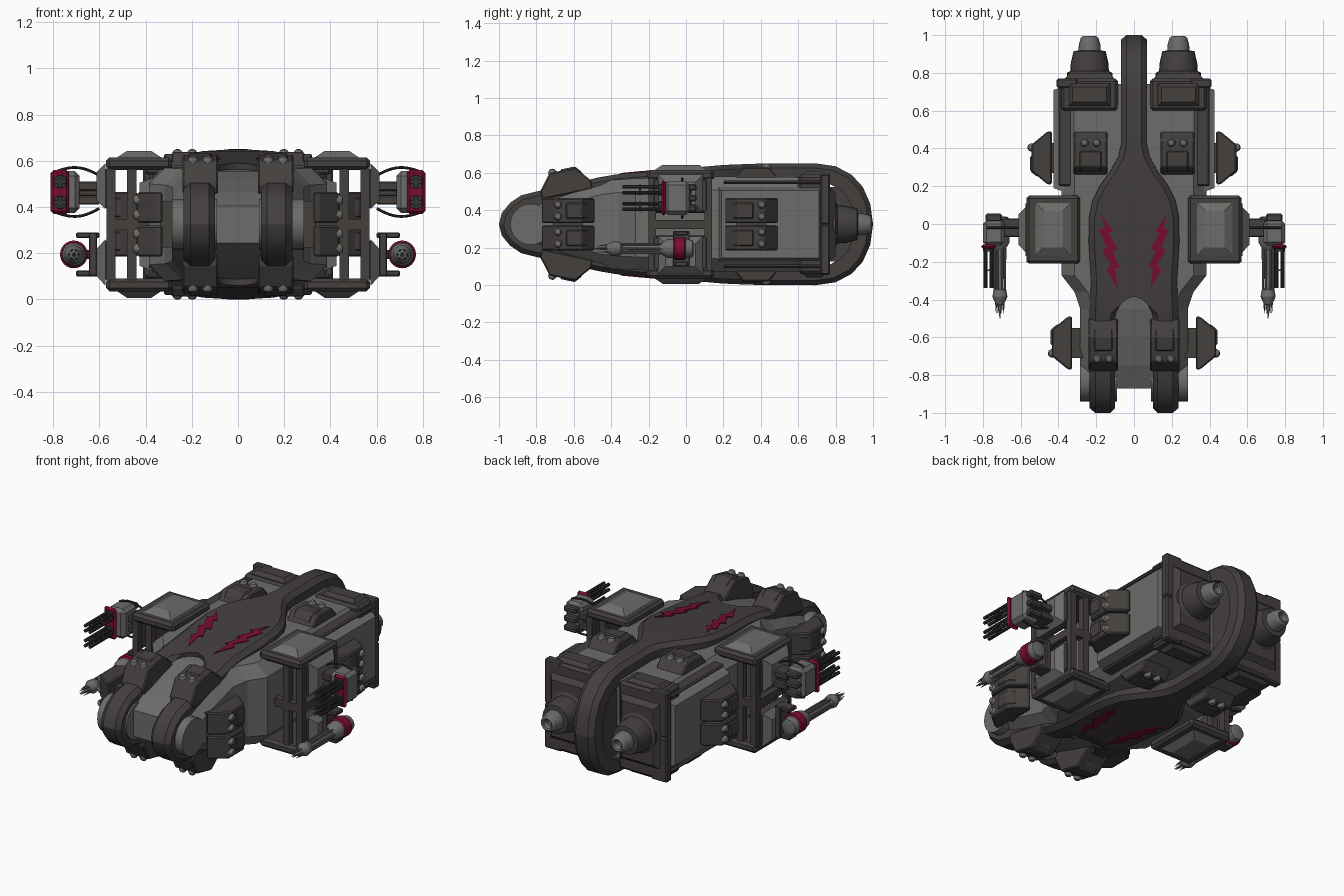
import bpy, bmesh, math
from mathutils import Matrix, Vector

if "Cube" in bpy.data.objects:
    bpy.data.objects.remove(bpy.data.objects["Cube"])

MID = 0.325  # height of the symmetry plane; all z values below are relative to it


def material(name, rgb):
    m = bpy.data.materials.new(name)
    m.diffuse_color = (*rgb, 1)
    m.use_nodes = True
    m.node_tree.nodes["Principled BSDF"].inputs["Base Color"].default_value = m.diffuse_color
    return m


DARK = material("dark_armour", (0.056, 0.050, 0.048))
LIGHT = material("light_metal", (0.150, 0.150, 0.146))
BLACK = material("gun_metal", (0.034, 0.033, 0.033))
RED = material("crimson", (0.190, 0.004, 0.030))


def build(name, mat, parts, mz=True, smooth=False, bevel=0):
    """Each part is a list of equal rings, skinned and capped; mirrored in x (and z)."""
    bm = bmesh.new()
    for rings in parts:
        vs = [[bm.verts.new(p) for p in r] for r in rings]
        n = len(vs[0])
        for a, b in zip(vs, vs[1:]):
            for i in range(n):
                j = (i + 1) % n
                bm.faces.new((a[i], a[j], b[j], b[i]))
        bm.faces.new(vs[0][::-1])
        bm.faces.new(vs[-1])
    bmesh.ops.recalc_face_normals(bm, faces=bm.faces)
    me = bpy.data.meshes.new(name)
    bm.to_mesh(me)
    bm.free()
    me.materials.append(mat)
    ob = bpy.data.objects.new(name, me)
    ob.location.z = MID
    bpy.context.collection.objects.link(ob)
    if smooth:
        bpy.ops.object.select_all(action='DESELECT')
        ob.select_set(True)
        bpy.context.view_layer.objects.active = ob
        bpy.ops.object.shade_smooth_by_angle(angle=math.radians(32))
    if bevel:
        b = ob.modifiers.new("bevel", 'BEVEL')
        b.width, b.segments, b.limit_method = bevel, 1, 'ANGLE'
    m = ob.modifiers.new("mirror", 'MIRROR')
    m.use_axis = (True, False, mz)
    m.merge_threshold = 0.0001
    return ob


def box(x0, x1, y0, y1, z0, z1):
    return [[(x0, y0, z), (x1, y0, z), (x1, y1, z), (x0, y1, z)] for z in (z0, z1)]


def taper(axis, a, b, r, inset):
    """Box along an axis from a to b over rectangle r, inset at the far end."""
    rings = []
    for d, i in ((a, 0), (b, inset)):
        u0, u1, v0, v1 = r[0] + i, r[1] - i, r[2] + i, r[3] - i
        ring = []
        for u, v in ((u0, v0), (u1, v0), (u1, v1), (u0, v1)):
            p = [u, v]
            p.insert(axis, d)
            ring.append(tuple(p))
        rings.append(ring)
    return rings


def lathe(x, z, prof, n=24):
    """Revolve (y, radius) pairs about an axis along y."""
    return [[(x + r * math.cos(2 * math.pi * i / n), y, z + r * math.sin(2 * math.pi * i / n))
             for i in range(n)] for y, r in prof]


def prism(prof, x0, x1):
    return [[(x, y, z) for y, z in prof] for x in (x0, x1)]


def tf(M, rings):
    return [[tuple(M @ Vector(p)) for p in r] for r in rings]


# Hull: chamfered sections along y (y, half width, half height)
hull = []
for y, w, h in ((.74, .39, .25), (.2, .385, .255), (-.27, .385, .245), (-.36, .315, .24), (-.45, .285, .23),
                (-.6, .285, .19), (-.75, .285, .14), (-.87, .27, .08)):
    c = min(.07, h * .6)
    hull.append([(0, y, h), (w - c, y, h), (w, y, h - c), (w, y, c - h), (w - c, y, -h), (0, y, -h)])
build("hull", LIGHT, [hull], mz=False)
build("hull_side_panel", LIGHT, [taper(0, .37, .425, (.17, .73, -.2, .2), .02)], mz=False)
build("hull_rim", DARK, [box(.3, .41, .72, .77, .0, .27), box(.3, .4, .2, .74, .215, .235)], bevel=.008)

# Nose sides: round-fronted cheeks
circle = [(-.83 + .11 * math.cos(a * math.pi / 12), .11 * math.sin(a * math.pi / 12)) for a in range(24)]
build("nose_cheek", LIGHT, [prism(circle, .09, .285)], mz=False, smooth=True)

# Spine: armoured band looping round the ship, forked at the nose (y, z, inner x, outer x)
SPINE = [(1, 0, 0, .07), (.985, .11, 0, .07), (.945, .2, 0, .07), (.885, .265, 0, .07), (.8, .31, 0, .07),
         (.69, .326, 0, .07), (.42, .325, 0, .07), (.35, .323, 0, .085), (.27, .32, 0, .13), (.2, .317, 0, .18),
         (.12, .31, 0, .22), (.03, .302, 0, .238), (-.1, .29, 0, .24), (-.3, .275, 0, .228), (-.385, .265, 0, .23),
         (-.40, .262, .045, .23), (-.43, .257, .075, .232), (-.47, .25, .093, .235), (-.5, .243, .1, .235),
         (-.65, .205, .1, .235), (-.8, .175, .1, .235), (-.88, .155, .1, .235), (-.94, .115, .1, .235),
         (-.985, .06, .1, .235), (-1, 0, .1, .235)]
spine = []
for i, (y, z, x0, x1) in enumerate(SPINE):
    a = SPINE[i - 1] if i else (SPINE[1][0], -SPINE[1][1])
    b = SPINE[i + 1] if i + 1 < len(SPINE) else (SPINE[-2][0], -SPINE[-2][1])
    t = Vector((b[0] - a[0], b[1] - a[1])).normalized()
    n = Vector((t.y, -t.x))
    c = .025 if x0 > .09 else 0
    sec = ((x0, -.1), (x0, -c), (x0 + c, 0), (x1 - .03, 0), (x1, -.025), (x1, -.1))
    spine.append([(x, y + n.x * d, z + n.y * d) for x, d in sec])
build("spine_band", DARK, [spine], smooth=True)
build("spine_fin_core", DARK, [box(0, .055, .5, .93, 0, .2)])


# Lightning marks laid on the spine
def spine_z(y):
    for a, b in zip(SPINE, SPINE[1:]):
        if b[0] <= y <= a[0]:
            return a[1] + (b[1] - a[1]) * (y - a[0]) / (b[0] - a[0])


BOLT = [(.175, .05), (.11, -.04), (.135, -.045), (.085, -.135), (.115, -.14), (.075, -.23), (.10, -.235),
        (.085, -.35), (.145, -.24), (.12, -.215), (.17, -.14), (.145, -.12), (.185, -.03), (.155, -.02)]
build("lightning_mark", RED, [[[(x, y, spine_z(y) + d) for x, y in BOLT] for d in (-.003, .005)]])


# Clamps: trapezoid blocks with a cross strap and two bolts
def clamp(name, M, w, base=-.03, bolts=-.055):
    prof = [(-.14, base), (-.14, .015), (-.07, .1), (.07, .1), (.14, .015), (.14, base)]
    strap = [(-.012, .05), (-.012, .107), (.07, .107), (.1, .07), (.1, .05)]
    build(name, DARK, [tf(M, prism(prof, -w, w)), tf(M, prism(strap, -w * .65, w * .65))], bevel=.007)
    caps = []
    for x in (-.032, .032):
        caps.append([[tuple(M @ Vector((x + r * math.cos(k * math.pi / 6), bolts + r * math.sin(k * math.pi / 6), h)))
                      for k in range(12)] for h, r in ((.085, .022), (.105, .022), (.116, .015), (.12, .006))])
    build(name + "_bolts", LIGHT, caps, smooth=True)


T, R = Matrix.Translation, Matrix.Rotation
FLIP = R(math.pi, 4, 'Z')
SIDE = R(math.pi / 2, 4, 'Y')
clamp("rear_top_clamp", T((.23, .375, .205)) @ FLIP, .09)
clamp("front_top_clamp", T((.163, -.64, .19)) @ R(math.radians(12), 4, 'X'), .077)
clamp("rear_side_clamp", T((.443, .35, .073)) @ SIDE @ FLIP, .067, -.008)
clamp("front_side_clamp", T((.335, -.63, .073)) @ SIDE, .067, -.008)
build("clamp_necks", DARK, [box(.37, .445, .27, .43, 0, .1), box(.27, .335, -.71, -.55, 0, .1)])

# Engines
build("engine_box", DARK, [box(.085, .385, .6, .77, 0, .265)], bevel=.015)
build("engine_box_panel", DARK, [taper(2, .26, .285, (.12, .35, .62, .75), .025),
                                 taper(1, .765, .8, (.1, .37, -.2, .2), .03)])
build("engine_shroud", DARK, [lathe(.235, 0, ((.78, .12), (.8, .12), (.81, .102), (.85, .1), (.915, .085), (.92, .05)))],
      mz=False, smooth=True)
build("engine_nozzle", LIGHT, [lathe(.235, 0, ((.9, .06), (.95, .057), (.985, .047), (.995, .035), (.99, .026),
                                               (.96, .02)))], mz=False, smooth=True)

# Side pods: open frames with capped plates
build("pod_plate", DARK, [box(.285, .57, -.21, .15, .235, .29)], bevel=.015)
build("pod_cap", LIGHT, [taper(2, .288, .318, (.33, .525, -.17, .115), .045)])
frame = []
for y in (-.2, .1):
    frame += [box(.53, .568, y, y + .04, 0, .25), box(.44, .48, y, y + .04, 0, .25), box(.36, .568, y, y + .04, 0, .024)]
frame.append(box(.53, .566, -.2, .14, 0, .024))
build("pod_frame", DARK, frame)
build("pod_side_plate", DARK, [taper(0, .535, .575, (-.18, .12, .06, .25), .012)])
build("pod_side_cap", LIGHT, [taper(0, .573, .612, (-.15, .09, .065, .265), .04)])

# Upper rotary guns
build("upper_gun_arm", DARK, [box(.6, .7, -.07, .03, .085, .125), box(.6, .7, -.07, .03, .145, .185),
                              box(.6, .69, -.04, .01, .12, .15)], mz=False, bevel=.006)
build("upper_gun_housing", LIGHT, [box(.685, .8, -.115, .02, .05, .23)], mz=False, bevel=.02)
build("upper_gun_collar", RED, [box(.73, .81, -.132, -.108, .045, .235)], mz=False, bevel=.022)
build("upper_gun_breech", DARK, [box(.7, .785, .01, .055, z, z + .035) for z in (.065, .122, .18)], mz=False, bevel=.008)
barrels = []
for zc in (.095, .185):
    barrels.append(lathe(.77, zc, ((-.13, .03), (-.145, .03)), 16))
    barrels.append(lathe(.77, zc, ((-.24, .028), (-.25, .028)), 16))
    for k in range(4):
        a = math.pi / 4 + k * math.pi / 2
        barrels.append(lathe(.77 + .022 * math.cos(a), zc + .022 * math.sin(a), ((-.13, .01), (-.34, .01)), 10))
build("upper_gun_barrels", BLACK, barrels, mz=False, smooth=True)


# Cables bowing over and under each upper gun
def cable(s):
    pts = [Vector((.6 + .18 * k / 10, .14 + s * (.06 + .035 * math.sin(math.pi * (.1 + .8 * k / 10)) + .02 * k / 10)))
           for k in range(11)]
    rings = []
    for i, p in enumerate(pts):
        t = (pts[min(i + 1, 10)] - pts[max(i - 1, 0)]).normalized()
        rings.append([(p.x - t.y * .006 * math.cos(a), -.02 + .006 * math.sin(a), p.y + t.x * .006 * math.cos(a))
                      for a in (j * math.pi / 4 for j in range(8))])
    return rings


build("gun_cables", BLACK, [cable(1), cable(-1)], mz=False, smooth=True)

# Lower lance guns
GX, GZ = .71, -.13
build("lower_gun_bracket", DARK, [box(.61, .645, -.07, .02, -.225, -.035), box(.6, .7, -.06, .01, -.06, -.035),
                                  box(.6, .7, -.06, .01, -.225, -.2), box(.64, .68, -.05, 0, -.15, -.11)],
      mz=False, bevel=.005)
build("lower_gun_drum", RED, [lathe(GX, GZ, ((.0, .05), (-.008, .06), (-.06, .06), (-.068, .05)))], mz=False, smooth=True)
build("lower_gun_ends", LIGHT, [lathe(GX, GZ, ((.04, .03), (.035, .045), (-.002, .052))),
                                lathe(GX, GZ, ((-.06, .052), (-.1, .05), (-.125, .035), (-.14, .026)))],
      mz=False, smooth=True)
lance = [lathe(GX, GZ, ((-.12, .022), (-.34, .02), (-.35, .034), (-.385, .04), (-.425, .022), (-.43, .009), (-.5, .002)), 16)]
for k in range(6):
    a = k * math.pi / 3
    cx, cz = math.cos(a), math.sin(a)
    lance.append(lathe(GX + .027 * cx, GZ + .027 * cz, ((-.11, .007), (-.35, .006)), 8))
    lance.append(lathe(GX + .02 * cx, GZ + .02 * cz, ((-.41, .006), (-.475, .001)), 6))
build("lower_gun_lance", LIGHT, lance, mz=False, smooth=True)
